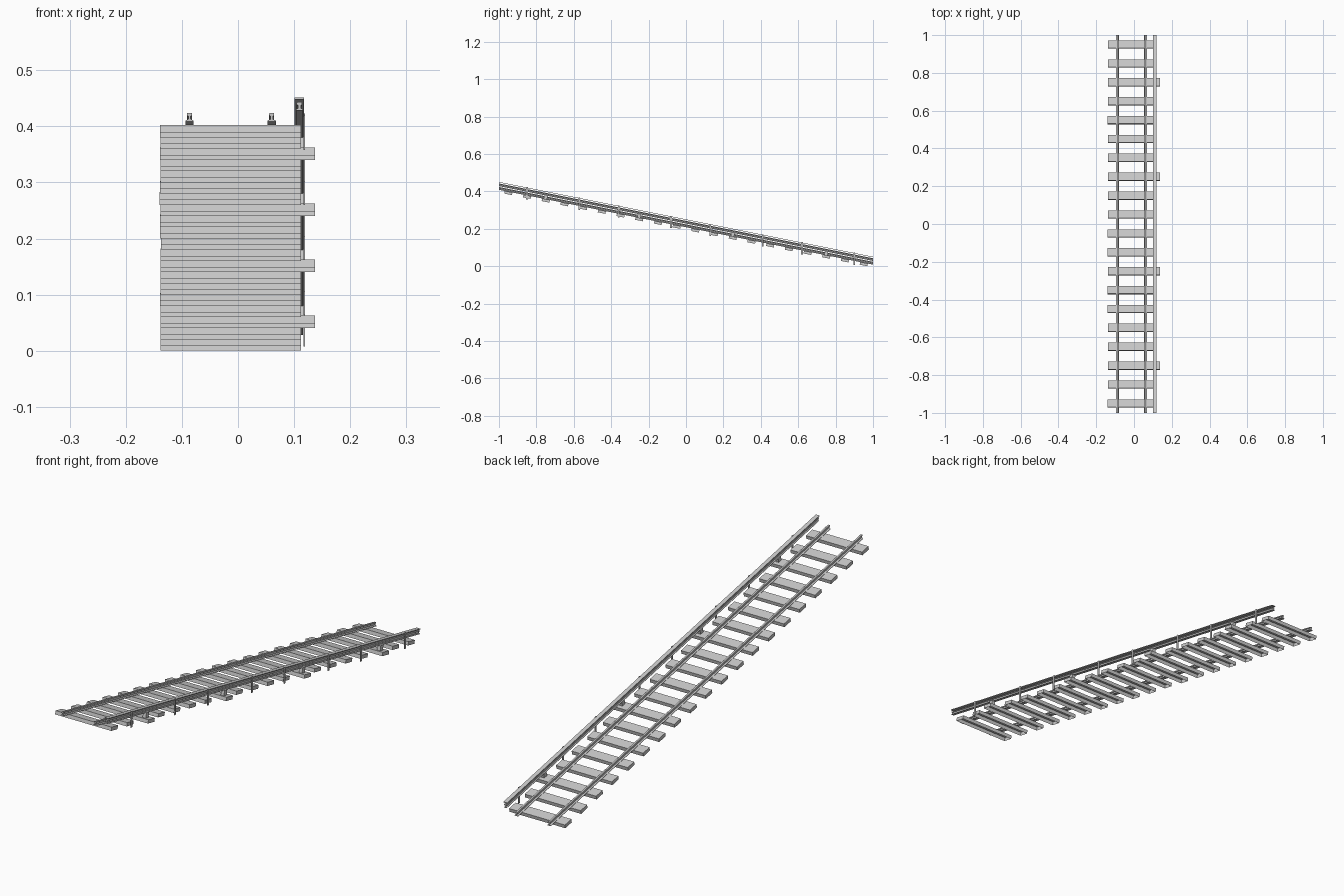
import bpy, bmesh, math, random
from mathutils import Matrix

random.seed(3)
SLOPE = -0.2
TILT = Matrix.Rotation(math.atan(SLOPE), 4, 'X')

if "Cube" in bpy.data.objects:
    bpy.data.objects.remove(bpy.data.objects["Cube"], do_unlink=True)


def make_material(name, value):
    mat = bpy.data.materials.new(name)
    mat.use_nodes = True
    colour = (value, value, value, 1)
    mat.diffuse_color = colour
    mat.node_tree.nodes["Principled BSDF"].inputs["Base Color"].default_value = colour
    return mat


grey = make_material("light_grey", 0.6)


def finish(name, bm):
    mesh = bpy.data.meshes.new(name)
    bm.to_mesh(mesh)
    bm.free()
    mesh.materials.append(grey)
    obj = bpy.data.objects.new(name, mesh)
    bpy.context.collection.objects.link(obj)
    return obj


def box(name, x0, x1, y, depth, z, height, tilted=True, open_below=False):
    """Box centred on y and z, leaning with the gradient when tilted."""
    bm = bmesh.new()
    bmesh.ops.create_cube(bm, size=1)
    if open_below:
        bottom = [f for f in bm.faces if f.normal.z < -0.5]
        bmesh.ops.delete(bm, geom=bottom, context='FACES')
    bm.transform(Matrix.Diagonal((x1 - x0, depth, height, 1)))
    if tilted:
        bm.transform(TILT)
    bm.transform(Matrix.Translation(((x0 + x1) / 2, y, z)))
    return finish(name, bm)


def extrude_down_slope(name, x, z, profile):
    """Run a cross-section the full length; z is its base at the middle."""
    bm = bmesh.new()
    verts = [bm.verts.new((x + px, -1, z + pz - SLOPE)) for px, pz in profile]
    face = bm.faces.new(verts)
    new = bmesh.ops.extrude_face_region(bm, geom=[face], use_keep_orig=True)
    moved = [v for v in new["geom"] if isinstance(v, bmesh.types.BMVert)]
    bmesh.ops.translate(bm, verts=moved, vec=(0, 2, 2 * SLOPE))
    bmesh.ops.recalc_face_normals(bm, faces=bm.faces)
    return finish(name, bm)


def mirrored(half):
    return half + [(-px, pz) for px, pz in reversed(half)]


def rail_profile(foot, web, head, height):
    h = height
    return mirrored([(foot, 0), (foot, 0.12 * h), (web, 0.28 * h), (web, 0.62 * h),
                     (head, 0.72 * h), (head, 0.94 * h), (head * 0.75, h)])


# Sleepers, every fifth one longer to carry the conductor rail
for i in range(20):
    y = -0.95 + 0.1 * i
    z = 0.2015 + SLOPE * y
    long_one = i % 5 == 2
    shift = random.uniform(0.0005, 0.0025)
    right_end = 0.137 if long_one else 0.112
    box("long_sleeper" if long_one else "sleeper",
        -0.14 + shift, right_end, y, 0.042, z, 0.0145, open_below=True)
    if long_one:
        # Insulator block between long sleeper and conductor rail
        box("insulator", 0.105, 0.1195, y, 0.018, z + 0.018, 0.022)

# Running rails
for side, x in (("right", -0.0865), ("left", 0.06)):
    extrude_down_slope("running_rail_" + side, x, 0.2085,
                       rail_profile(0.0075, 0.002, 0.0045, 0.0155))

# Conductor rail with a flat guard board held clear above it
extrude_down_slope("conductor_rail", 0.1095, 0.2285,
                   rail_profile(0.006, 0.0025, 0.005, 0.0145))
extrude_down_slope("guard_board", 0.1095, 0.248,
                   mirrored([(0.0085, 0), (0.0085, 0.003)]))

# Guard board brackets on the outer side, set in pairs
for k in range(4):
    for offset in (0, 0.28):
        y = -0.85 + 0.49 * k + offset
        z = 0.251 + SLOPE * y
        box("guard_bracket", 0.1165, 0.119, y, 0.009, z - 0.0305, 0.065, False)
